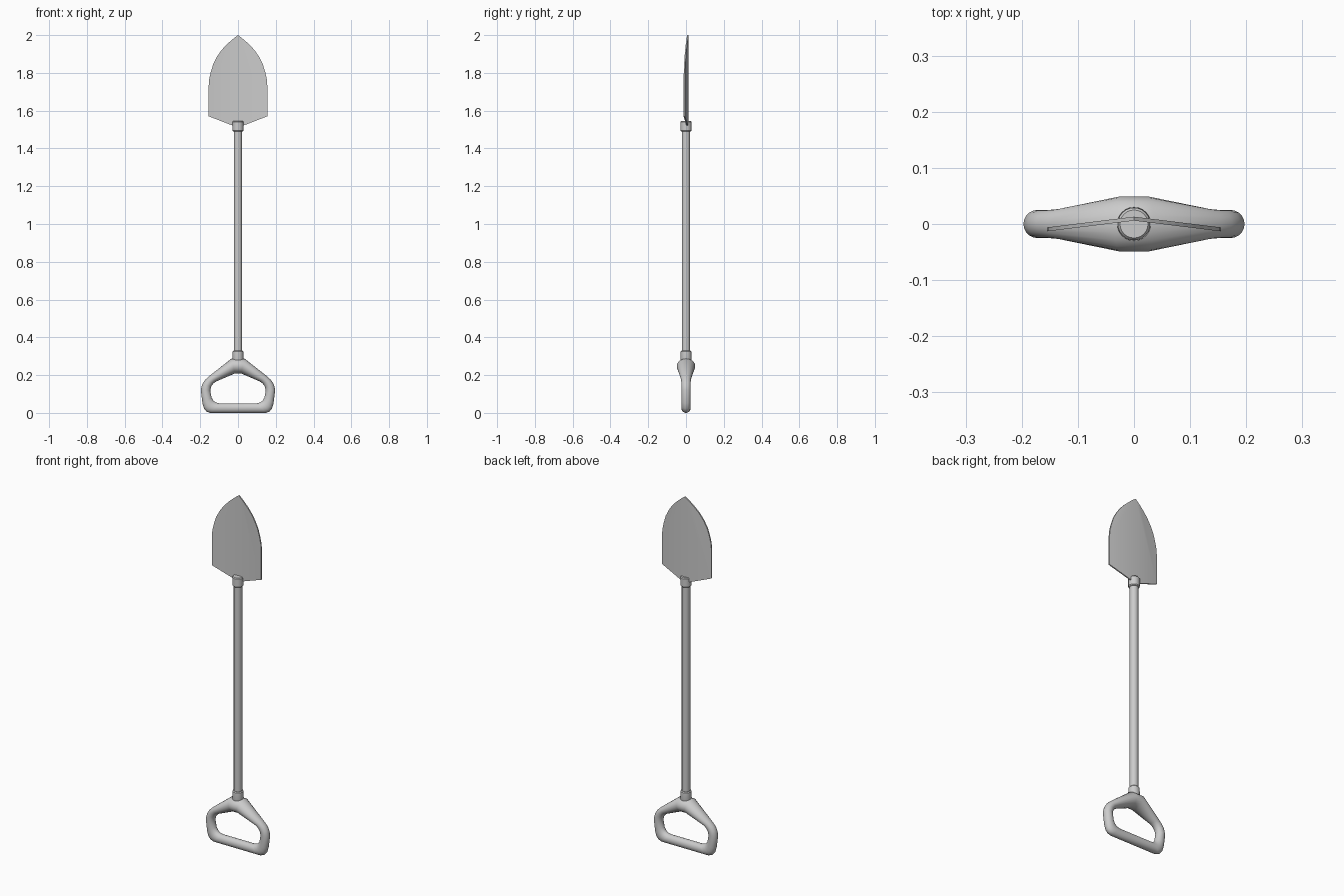
import bpy, bmesh
from math import cos, sin, tau, radians

if "Cube" in bpy.data.objects:
    bpy.data.objects.remove(bpy.data.objects["Cube"])


def make(name, verts, faces, angle=35):
    mesh = bpy.data.meshes.new(name)
    mesh.from_pydata(verts, [], faces)
    bm = bmesh.new()
    bm.from_mesh(mesh)
    bmesh.ops.recalc_face_normals(bm, faces=bm.faces)
    bm.to_mesh(mesh)
    bm.free()
    ob = bpy.data.objects.new(name, mesh)
    bpy.context.collection.objects.link(ob)
    bpy.ops.object.select_all(action='DESELECT')
    bpy.context.view_layer.objects.active = ob
    ob.select_set(True)
    bpy.ops.object.shade_smooth_by_angle(angle=radians(angle))
    return ob


def lathe(name, profile, n=24):
    """Revolve (radius, z) points around z and cap both ends."""
    verts = [(r * cos(tau * i / n), r * sin(tau * i / n), z)
             for r, z in profile for i in range(n)]
    faces = [(k * n + i, k * n + (i + 1) % n, (k + 1) * n + (i + 1) % n, (k + 1) * n + i)
             for k in range(len(profile) - 1) for i in range(n)]
    last = (len(profile) - 1) * n
    faces += [tuple(range(n)), tuple(range(last, last + n))]
    return make(name, verts, faces)


# Shaft and its two collars
lathe("shaft", [(0.022, 0.27), (0.022, 1.53)])
lathe("lower_collar", [(0.028, 0.275), (0.03, 0.285), (0.028, 0.325), (0.024, 0.33)])
lathe("upper_collar", [(0.025, 1.49), (0.029, 1.495), (0.029, 1.54), (0.025, 1.545)])

# Blade: two flat halves folded along the centre line
half = [(0.155, 1.57), (0.155, 1.735), (0.152, 1.77), (0.144, 1.805), (0.13, 1.85),
        (0.11, 1.888), (0.087, 1.921), (0.06, 1.95), (0.03, 1.977)]
centre = [(0, 1.51), (0, 2.0)]
outline = [(x, z) for x, z in centre + half] + [(-x, z) for x, z in half]
n = len(half)
verts, t = [], 0.0035
for side in (t, -t):
    verts += [(x, 0.0095 - 0.123 * abs(x) + side, z) for x, z in outline]
right = [0] + list(range(2, 2 + n)) + [1]
left = [0] + list(range(2 + n, 2 + 2 * n)) + [1]
m = len(outline)
faces = []
for loop in (right, left):
    faces += [tuple(loop), tuple(i + m for i in loop)]
    faces += [(a, b, b + m, a + m) for a, b in zip(loop, loop[1:])]
make("blade", verts, faces)

# Grip: closed loop of elliptical rings, (outer x, z, inner x, z, half depth)
stations = [
    (0.035, 0.287, 0.016, 0.209, 0.049),
    (0.155, 0.193, 0.116, 0.166, 0.0265),
    (0.175, 0.174, 0.130, 0.156, 0.025),
    (0.189, 0.152, 0.142, 0.140, 0.025),
    (0.197, 0.122, 0.147, 0.118, 0.025),
    (0.188, 0.050, 0.140, 0.081, 0.025),
    (0.180, 0.023, 0.131, 0.066, 0.025),
    (0.168, 0.008, 0.119, 0.056, 0.025),
    (0.148, 0.000, 0.100, 0.051, 0.025),
]
rings = stations + [(-a, b, -c, d, h) for a, b, c, d, h in reversed(stations)]
S = 20
verts = []
for ox, oz, ix, iz, h in rings:
    for i in range(S):
        c, s = cos(tau * i / S), sin(tau * i / S)
        verts.append(((ox + ix) / 2 + c * (ox - ix) / 2, h * s,
                      (oz + iz) / 2 + c * (oz - iz) / 2))
R = len(rings)
faces = [(k * S + i, k * S + (i + 1) % S, (k + 1) % R * S + (i + 1) % S, (k + 1) % R * S + i)
         for k in range(R) for i in range(S)]
make("grip", verts, faces, 60)
